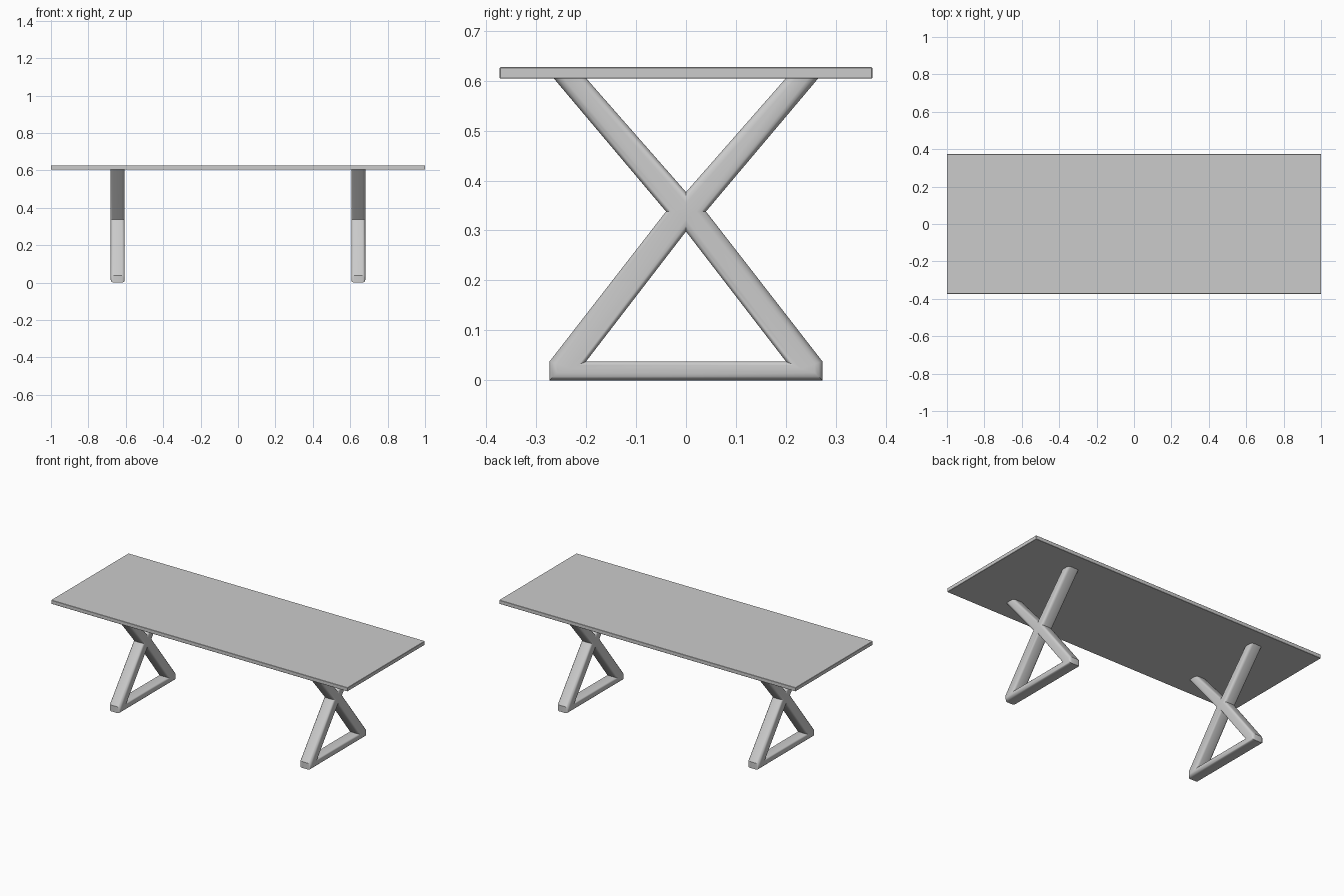
import bpy, bmesh

if "Cube" in bpy.data.objects:
    bpy.data.objects.remove(bpy.data.objects["Cube"])

LEG_X, HALF_W, ROUND = 0.643, 0.0375, 0.015
TOP_Z = 0.606


def finish(bm, name, angle):
    bmesh.ops.recalc_face_normals(bm, faces=bm.faces)
    me = bpy.data.meshes.new(name)
    bm.to_mesh(me)
    bm.free()
    ob = bpy.data.objects.new(name, me)
    bpy.context.collection.objects.link(ob)
    bpy.ops.object.select_all(action='DESELECT')
    ob.select_set(True)
    bpy.context.view_layer.objects.active = ob
    bpy.ops.object.shade_smooth_by_angle(angle=angle)
    return ob


# Tabletop: thin slab with a tiny softened edge
bm = bmesh.new()
bmesh.ops.create_cube(bm, size=1)
bmesh.ops.scale(bm, vec=(2, 0.746, 0.023), verts=bm.verts)
bmesh.ops.translate(bm, vec=(0, 0, 0.6155), verts=bm.verts)
bmesh.ops.bevel(bm, geom=bm.edges[:], offset=0.0015, segments=1, affect='EDGES')
finish(bm, "tabletop", 0.5)

# Leg profile in (y, z): crossing bars over a floor bar
P = [(-0.273, 0), (0.273, 0), (0.273, 0.038), (0.2, 0.038), (-0.2, 0.038), (-0.273, 0.038),
     (0, 0.298), (0.04, 0.338), (0, 0.377), (-0.04, 0.338),
     (0.266, TOP_Z), (0.201, TOP_Z), (-0.201, TOP_Z), (-0.266, TOP_Z)]
PATCHES = [(0, 1, 2, 3, 4, 5), (3, 2, 7, 6), (5, 4, 6, 9),
           (6, 7, 8, 9), (7, 10, 11, 8), (9, 8, 12, 13)]


def leg(name, x):
    bm = bmesh.new()
    vs = [bm.verts.new((x - HALF_W, y, z)) for y, z in P]
    faces = [bm.faces.new([vs[i] for i in p]) for p in PATCHES]
    ext = bmesh.ops.extrude_face_region(bm, geom=faces, use_keep_orig=True)
    moved = [g for g in ext['geom'] if isinstance(g, bmesh.types.BMVert)]
    bmesh.ops.translate(bm, vec=(2 * HALF_W, 0, 0), verts=moved)
    bmesh.ops.recalc_face_normals(bm, faces=bm.faces)

    # Round the long rims, leaving the ends under the tabletop square
    rims = []
    for e in bm.edges:
        a, b = (v.co for v in e.verts)
        at_top = min(a.z, b.z) > TOP_Z - 0.001
        if abs(a.x - b.x) < 1e-5 and not at_top and e.calc_face_angle(0) > 0.5:
            rims.append(e)
    bmesh.ops.bevel(bm, geom=rims, offset=ROUND, segments=3, profile=0.5, affect='EDGES')
    return finish(bm, name, 0.6)


leg("left_leg", -LEG_X)
leg("right_leg", LEG_X)
